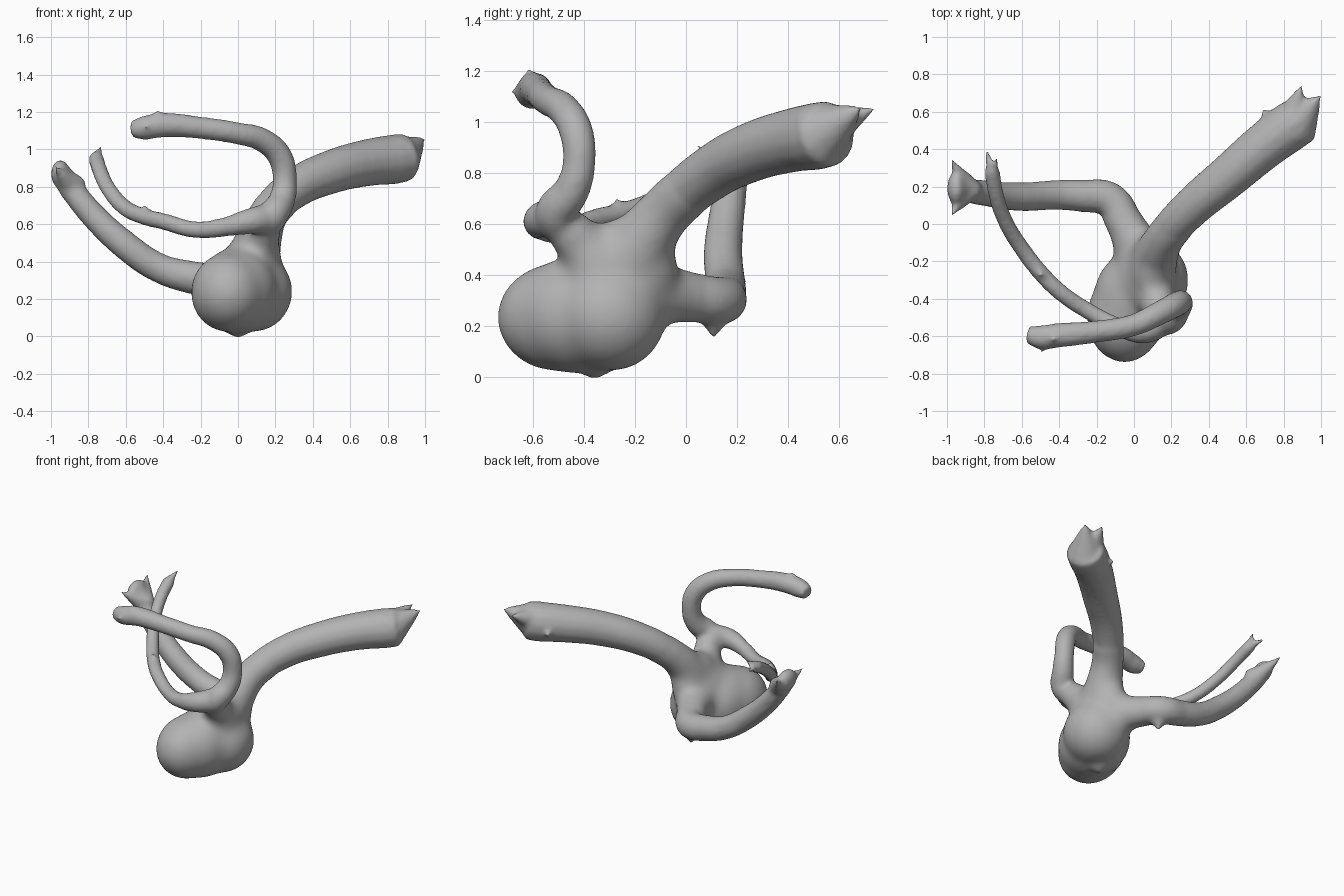
import bpy
from mathutils import Vector

cube = bpy.data.objects.get("Cube")
if cube:
    bpy.data.objects.remove(cube, do_unlink=True)

parts = []


def tube(name, points):
    """Smooth tube through (x, y, z, radius) points."""
    curve = bpy.data.curves.new(name, "CURVE")
    curve.dimensions = "3D"
    curve.bevel_depth = 1.0
    curve.bevel_resolution = 5
    curve.resolution_u = 8
    curve.use_fill_caps = True
    spline = curve.splines.new("BEZIER")
    spline.bezier_points.add(len(points) - 1)
    for knot, (x, y, z, r) in zip(spline.bezier_points, points):
        knot.co = (x, y, z)
        knot.radius = r
        knot.handle_left_type = knot.handle_right_type = "AUTO"
    obj = bpy.data.objects.new(name, curve)
    bpy.context.collection.objects.link(obj)
    bpy.ops.object.select_all(action="DESELECT")
    obj.select_set(True)
    bpy.context.view_layer.objects.active = obj
    bpy.ops.object.convert(target="MESH")
    parts.append(bpy.context.object)


def blob(name, centre, half):
    """Ellipsoid given by centre and half sizes."""
    bpy.ops.mesh.primitive_uv_sphere_add(segments=32, ring_count=20, location=centre)
    obj = bpy.context.object
    obj.name = name
    obj.scale = half
    bpy.ops.object.transform_apply(location=True, rotation=False, scale=True)
    parts.append(obj)


def spike(name, base, tip, radius):
    """Torn point on a vessel end."""
    axis = Vector(tip) - Vector(base)
    bpy.ops.mesh.primitive_cone_add(
        vertices=12, radius1=radius, radius2=0.006, depth=axis.length,
        location=Vector(base) + axis / 2, rotation=axis.to_track_quat("Z", "Y").to_euler())
    bpy.context.object.name = name
    bpy.ops.object.transform_apply(location=True, rotation=True, scale=True)
    parts.append(bpy.context.object)


def fuse_parts(name, voxel, iterations):
    """Join all parts so far into one relaxed surface."""
    bpy.ops.object.select_all(action="DESELECT")
    for part in parts:
        part.select_set(True)
    body = parts[0]
    bpy.context.view_layer.objects.active = body
    bpy.ops.object.join()
    body.name = name
    remesh = body.modifiers.new("Fuse", "REMESH")
    remesh.mode = "VOXEL"
    remesh.voxel_size = voxel
    relax = body.modifiers.new("Relax", "SMOOTH")
    relax.factor = 0.5
    relax.iterations = iterations
    for modifier in ("Fuse", "Relax"):
        bpy.ops.object.modifier_apply(modifier=modifier)
    parts[:] = [body]
    return body


# Bulging sac, its neck and the roots of the vessels, blended softly
blob("sac_front_lobe", (-0.05, -0.5, 0.235), (0.205, 0.245, 0.215))
blob("sac_middle", (0.0, -0.41, 0.245), (0.22, 0.27, 0.235))
blob("sac_back_lobe", (0.075, -0.3, 0.24), (0.22, 0.225, 0.22))
blob("sac_neck", (0.09, -0.235, 0.43), (0.13, 0.205, 0.2))
blob("sac_shoulder", (0.06, -0.3, 0.36), (0.16, 0.22, 0.18))
tube("thick_root", [(0.09, -0.24, 0.44, 0.14), (0.16, -0.08, 0.65, 0.11), (0.25, 0.03, 0.75, 0.11)])
tube("loop_root", [(0.1, -0.34, 0.43, 0.14), (0.125, -0.42, 0.53, 0.1), (0.16, -0.49, 0.61, 0.09)])
tube("back_root", [(0.05, -0.2, 0.33, 0.15), (-0.03, -0.03, 0.32, 0.11), (-0.1, 0.09, 0.3, 0.1)])
fuse_parts("sac", 0.02, 24)
spike("sac_bottom_point", (0, -0.36, 0.07), (0, -0.36, -0.01), 0.16)
spike("sac_back_point", (0.03, -0.24, 0.13), (0.02, -0.19, 0.06), 0.06)

# Thick vessel rising to the back left
tube("thick_vessel", [
    (0.1, -0.2, 0.52, 0.105), (0.18, -0.05, 0.68, 0.1), (0.31, 0.09, 0.795, 0.108),
    (0.5, 0.25, 0.88, 0.118), (0.7, 0.42, 0.93, 0.127), (0.82, 0.51, 0.945, 0.134),
    (0.895, 0.56, 0.955, 0.13)])
spike("thick_end_outer", (0.86, 0.53, 0.955), (1.0, 0.69, 1.06), 0.135)
spike("thick_end_inner", (0.84, 0.57, 0.98), (0.9, 0.75, 1.06), 0.085)
spike("thick_end_side", (0.77, 0.5, 0.92), (0.68, 0.62, 0.92), 0.09)

# Back vessel bending to the right
tube("back_vessel", [
    (0.05, -0.2, 0.33, 0.13), (-0.04, -0.02, 0.32, 0.098), (-0.13, 0.13, 0.3, 0.095),
    (-0.27, 0.15, 0.32, 0.088), (-0.42, 0.155, 0.365, 0.08), (-0.6, 0.145, 0.485, 0.078),
    (-0.8, 0.165, 0.675, 0.07), (-0.95, 0.19, 0.87, 0.062)])
blob("back_vessel_flare", (-0.95, 0.19, 0.87), (0.05, 0.09, 0.075))
spike("flare_back_point", (-0.88, 0.17, 0.79), (-0.98, 0.35, 0.93), 0.08)
spike("flare_front_point", (-0.88, 0.2, 0.79), (-0.98, 0.04, 0.91), 0.08)
spike("back_vessel_point", (-0.12, 0.11, 0.26), (-0.12, 0.11, 0.15), 0.085)

# Looping vessel above the sac
tube("loop_vessel", [
    (0.11, -0.34, 0.46, 0.1), (0.13, -0.46, 0.57, 0.077), (0.18, -0.51, 0.64, 0.084),
    (0.235, -0.45, 0.73, 0.072), (0.25, -0.42, 0.83, 0.065), (0.225, -0.43, 0.96, 0.068),
    (0.13, -0.48, 1.05, 0.065), (0, -0.54, 1.085, 0.06), (-0.2, -0.575, 1.115, 0.06),
    (-0.4, -0.595, 1.13, 0.067), (-0.5, -0.605, 1.115, 0.066), (-0.57, -0.59, 1.105, 0.047)])
spike("loop_end_point", (-0.43, -0.6, 1.14), (-0.43, -0.62, 1.215), 0.06)
spike("loop_end_corner", (-0.47, -0.6, 1.12), (-0.49, -0.69, 1.12), 0.06)

# Thin vessel sweeping back along the right side
tube("thin_vessel", [
    (0.16, -0.51, 0.63, 0.084), (0.06, -0.57, 0.615, 0.07), (-0.07, -0.555, 0.585, 0.052),
    (-0.22, -0.48, 0.57, 0.046), (-0.4, -0.36, 0.615, 0.046), (-0.5, -0.26, 0.64, 0.046),
    (-0.6, -0.13, 0.685, 0.045), (-0.69, 0.02, 0.785, 0.043), (-0.74, 0.17, 0.89, 0.043),
    (-0.76, 0.29, 0.955, 0.043)])
spike("thin_end_upper", (-0.76, 0.27, 0.95), (-0.73, 0.36, 1.02), 0.035)
spike("thin_end_lower", (-0.76, 0.27, 0.95), (-0.79, 0.41, 0.97), 0.035)
spike("thin_vessel_bump", (-0.49, -0.27, 0.64), (-0.5, -0.27, 0.71), 0.04)

# Fuse the sac and vessels into one surface
vessels = fuse_parts("vessels_with_sac", 0.013, 14)

# Single grey colour
grey = bpy.data.materials.new("light_grey")
grey.use_nodes = True
colour = (0.45, 0.45, 0.45, 1)
grey.diffuse_color = colour
grey.node_tree.nodes["Principled BSDF"].inputs["Base Color"].default_value = colour
vessels.data.materials.clear()
vessels.data.materials.append(grey)
bpy.ops.object.shade_smooth()
